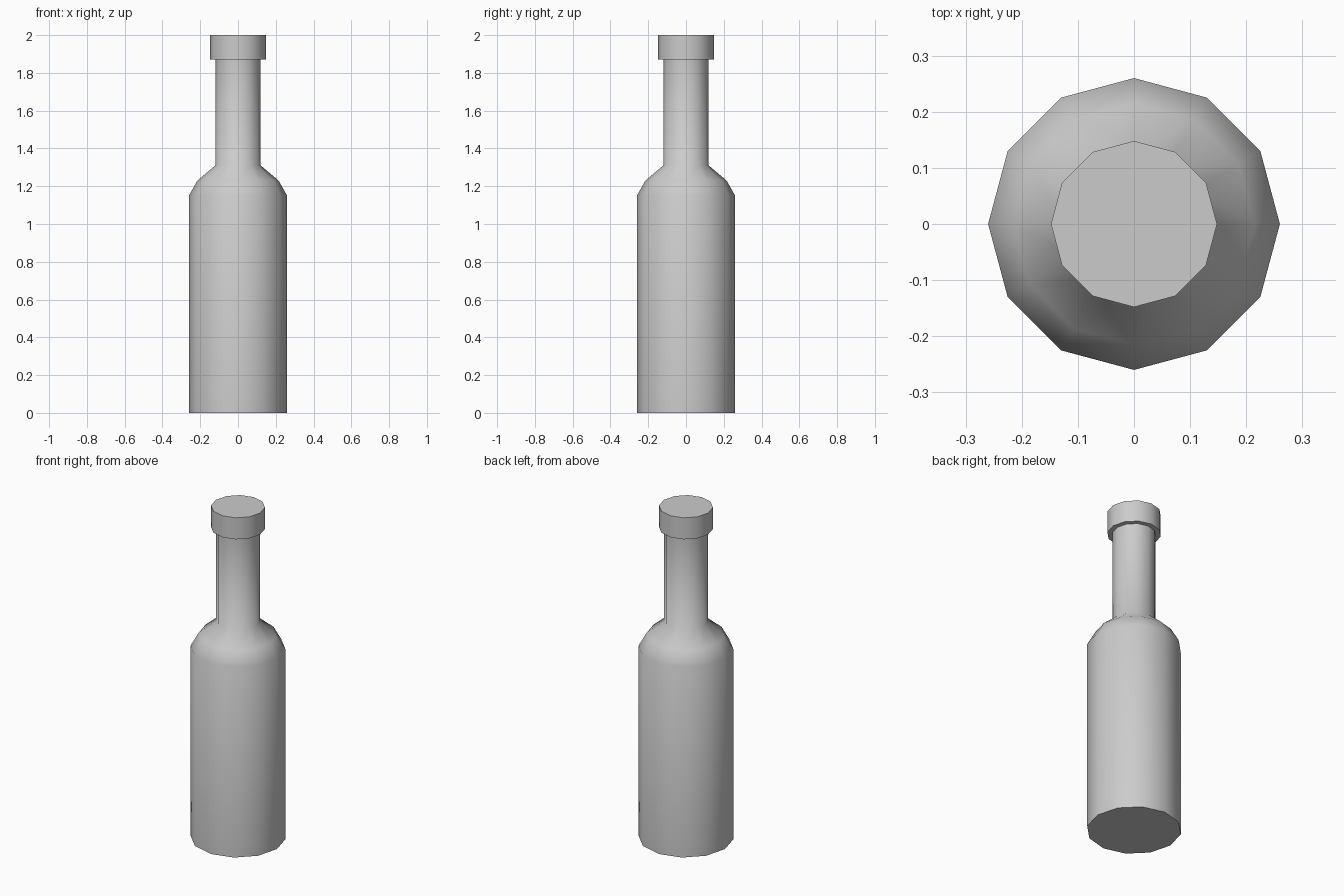
import bpy, bmesh, math

if "Cube" in bpy.data.objects:
    bpy.data.objects.remove(bpy.data.objects["Cube"])

SIDES = 12

def lathe(name, profile):
    """Revolve (radius, z) points into a closed 12-sided solid."""
    bm = bmesh.new()
    rings = []
    for r, z in profile:
        rings.append([bm.verts.new((r * math.cos(2 * math.pi * i / SIDES),
                                    r * math.sin(2 * math.pi * i / SIDES), z))
                      for i in range(SIDES)])
    for a, b in zip(rings, rings[1:]):
        for i in range(SIDES):
            j = (i + 1) % SIDES
            bm.faces.new((a[i], a[j], b[j], b[i]))
    bm.faces.new(rings[0][::-1])
    bm.faces.new(rings[-1])
    mesh = bpy.data.meshes.new(name)
    bm.to_mesh(mesh)
    bm.free()
    obj = bpy.data.objects.new(name, mesh)
    bpy.context.collection.objects.link(obj)
    bpy.ops.object.select_all(action='DESELECT')
    obj.select_set(True)
    bpy.context.view_layer.objects.active = obj
    bpy.ops.object.shade_smooth_by_angle(angle=math.radians(50))
    return obj

# Body, shoulder, neck and lip as one continuous profile
lathe("bottle", [(0.26, 0), (0.26, 1.15), (0.215, 1.23), (0.12, 1.31),
                 (0.12, 1.87), (0.148, 1.87), (0.148, 2.0)])
